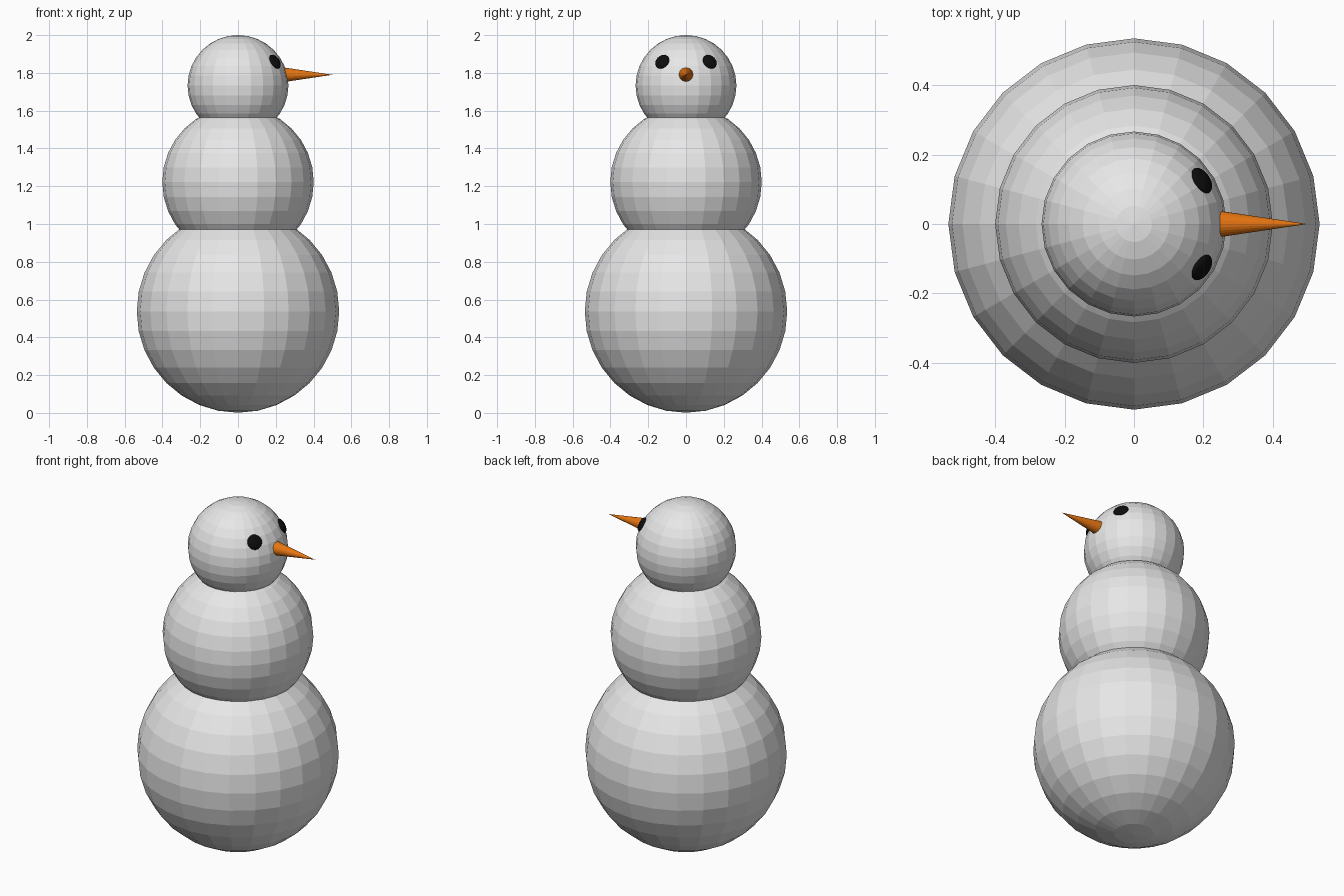
import bpy
from mathutils import Vector

if "Cube" in bpy.data.objects:
    bpy.data.objects.remove(bpy.data.objects["Cube"])


def material(name, rgb):
    m = bpy.data.materials.new(name)
    m.diffuse_color = (*rgb, 1.0)
    m.use_nodes = True
    m.node_tree.nodes["Principled BSDF"].inputs["Base Color"].default_value = m.diffuse_color
    return m


SNOW = material("snow white", (0.8, 0.8, 0.8))
ORANGE = material("carrot orange", (0.8, 0.18, 0.006))
BLACK = material("coal black", (0.004, 0.004, 0.004))


def ball(name, radius, centre, mat, segments=24, rings=16):
    bpy.ops.mesh.primitive_uv_sphere_add(
        segments=segments, ring_count=rings, radius=radius, location=centre)
    ob = bpy.context.object
    ob.name = name
    ob.data.materials.append(mat)
    return ob


# stacked snowballs
HEAD = Vector((0, 0, 1.733))
ball("lower_body", 0.536, (0, 0, 0.537), SNOW)
ball("upper_body", 0.401, (0, 0, 1.222), SNOW)
ball("head", 0.267, HEAD, SNOW)

# carrot nose pointing along +x
NOSE_START, NOSE_TIP = 0.24, 0.50
bpy.ops.mesh.primitive_cone_add(
    vertices=24, radius1=0.039, radius2=0, depth=NOSE_TIP - NOSE_START,
    location=((NOSE_START + NOSE_TIP) / 2, 0, 1.79), rotation=(0, 1.5707963, 0))
nose = bpy.context.object
nose.name = "nose"
nose.data.materials.append(ORANGE)

# flattened coal eyes lying on the head surface
for side, label in ((1, "left"), (-1, "right")):
    direction = Vector((0.198, 0.127 * side, 0.128)).normalized()
    eye = ball(f"{label}_eye", 0.041, HEAD + direction * 0.264, BLACK, 24, 12)
    eye.scale = (1, 1, 0.42)
    eye.rotation_euler = direction.to_track_quat('Z', 'Y').to_euler()
